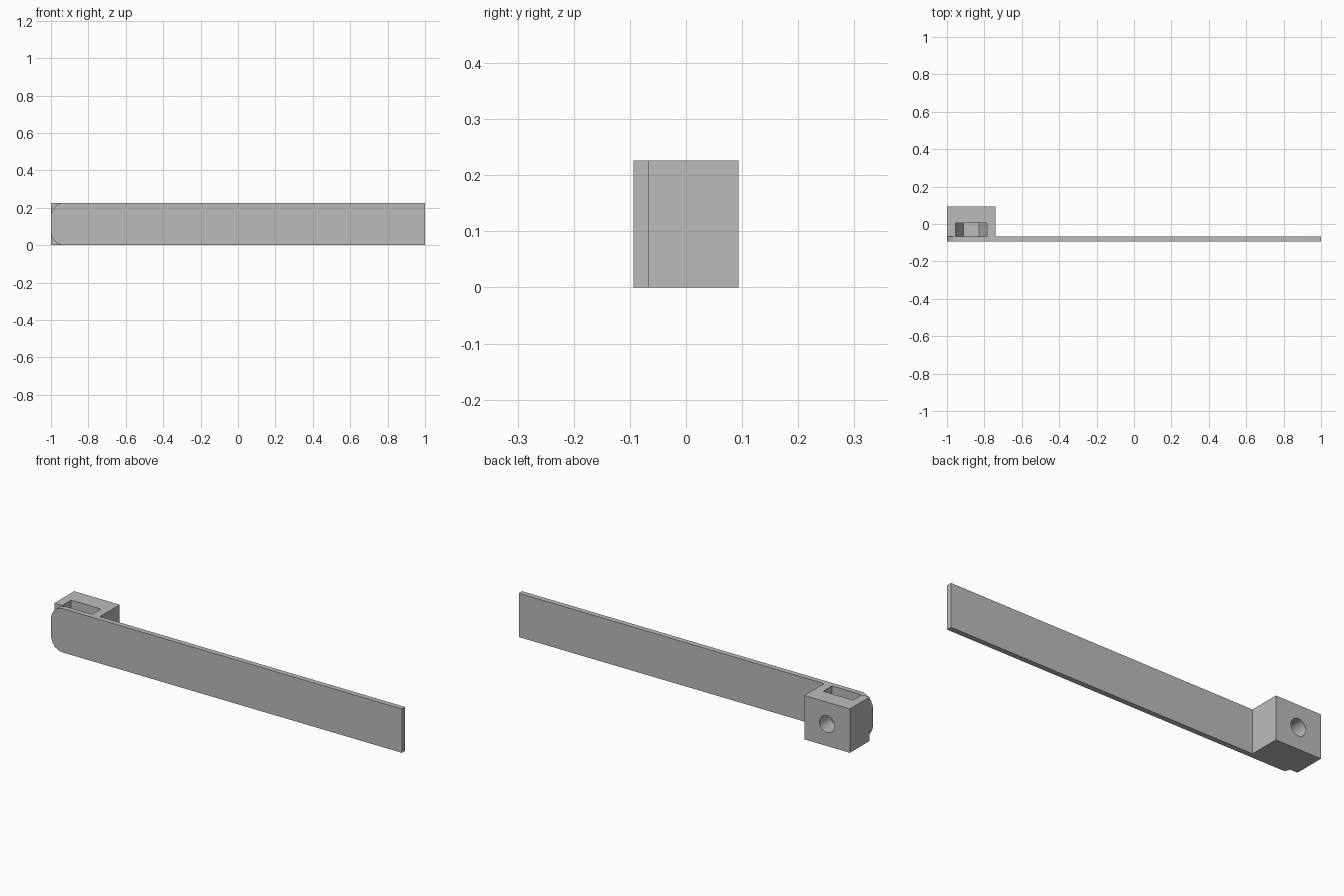
import bpy
import bmesh
from math import cos, sin, pi, radians

cube = bpy.data.objects.get("Cube")
if cube:
    bpy.data.objects.remove(cube, do_unlink=True)

HEIGHT = 0.226
FRONT, SEAM, BACK = -0.094, -0.067, 0.094
POCKET_BACK = 0.005
NUT_X, NUT_Z, NUT_R = -0.87, HEIGHT / 2, 0.085

grey = bpy.data.materials.new("plain grey")
grey.use_nodes = True
grey.diffuse_color = (0.5, 0.5, 0.5, 1)
grey.node_tree.nodes["Principled BSDF"].inputs["Base Color"].default_value = (0.5, 0.5, 0.5, 1)


def prism(name, outline, y0, y1):
    """Extrude an (x, z) outline from y0 to y1."""
    bm = bmesh.new()
    face = bm.faces.new([bm.verts.new((x, y0, z)) for x, z in outline])
    new = bmesh.ops.extrude_face_region(bm, geom=[face])["geom"]
    verts = [v for v in new if isinstance(v, bmesh.types.BMVert)]
    bmesh.ops.translate(bm, verts=verts, vec=(0, y1 - y0, 0))
    bmesh.ops.recalc_face_normals(bm, faces=bm.faces)
    mesh = bpy.data.meshes.new(name)
    bm.to_mesh(mesh)
    bm.free()
    mesh.materials.append(grey)
    obj = bpy.data.objects.new(name, mesh)
    bpy.context.collection.objects.link(obj)
    return obj


def arc(cx, cz, r, start, end, steps):
    angles = [radians(start + (end - start) * i / steps) for i in range(steps + 1)]
    return [(cx + r * cos(a), cz + r * sin(a)) for a in angles]


def select_only(obj):
    bpy.ops.object.select_all(action='DESELECT')
    obj.select_set(True)
    bpy.context.view_layer.objects.active = obj


def cut(target, cutter):
    cutter.hide_render = True
    mod = target.modifiers.new("cut", 'BOOLEAN')
    mod.operation = 'DIFFERENCE'
    mod.solver = 'EXACT'
    mod.object = cutter
    select_only(target)
    bpy.ops.object.modifier_apply(modifier=mod.name)
    bpy.data.objects.remove(cutter, do_unlink=True)


# Long flat arm, rounded at the clamp end
R = 0.07
arm_outline = [(1, 0), (1, HEIGHT)]
arm_outline += arc(-1 + R, HEIGHT - R, R, 90, 180, 12)
arm_outline += arc(-1 + R, R, R, 180, 270, 12)
arm = prism("arm", arm_outline, FRONT, SEAM)

# Square mounting block behind the arm
block = prism("mounting_block", [(-1, 0), (-0.74, 0), (-0.74, HEIGHT), (-1, HEIGHT)], SEAM, BACK)

# Nut pocket: lower half of a hexagon, open at the top
pocket_outline = arc(NUT_X, NUT_Z, NUT_R, 180, 360, 3)
pocket_outline += [(NUT_X + NUT_R, HEIGHT + 0.1), (NUT_X - NUT_R, HEIGHT + 0.1)]
cut(block, prism("pocket_cutter", pocket_outline, SEAM - 0.05, POCKET_BACK))

# Round bolt hole from the back into the pocket
hole_outline = arc(NUT_X, NUT_Z, 0.043, 0, 360, 40)[:-1]
cut(block, prism("hole_cutter", hole_outline, POCKET_BACK - 0.03, BACK + 0.05))

for part in (arm, block):
    select_only(part)
    bpy.ops.object.shade_smooth_by_angle(angle=radians(30))
